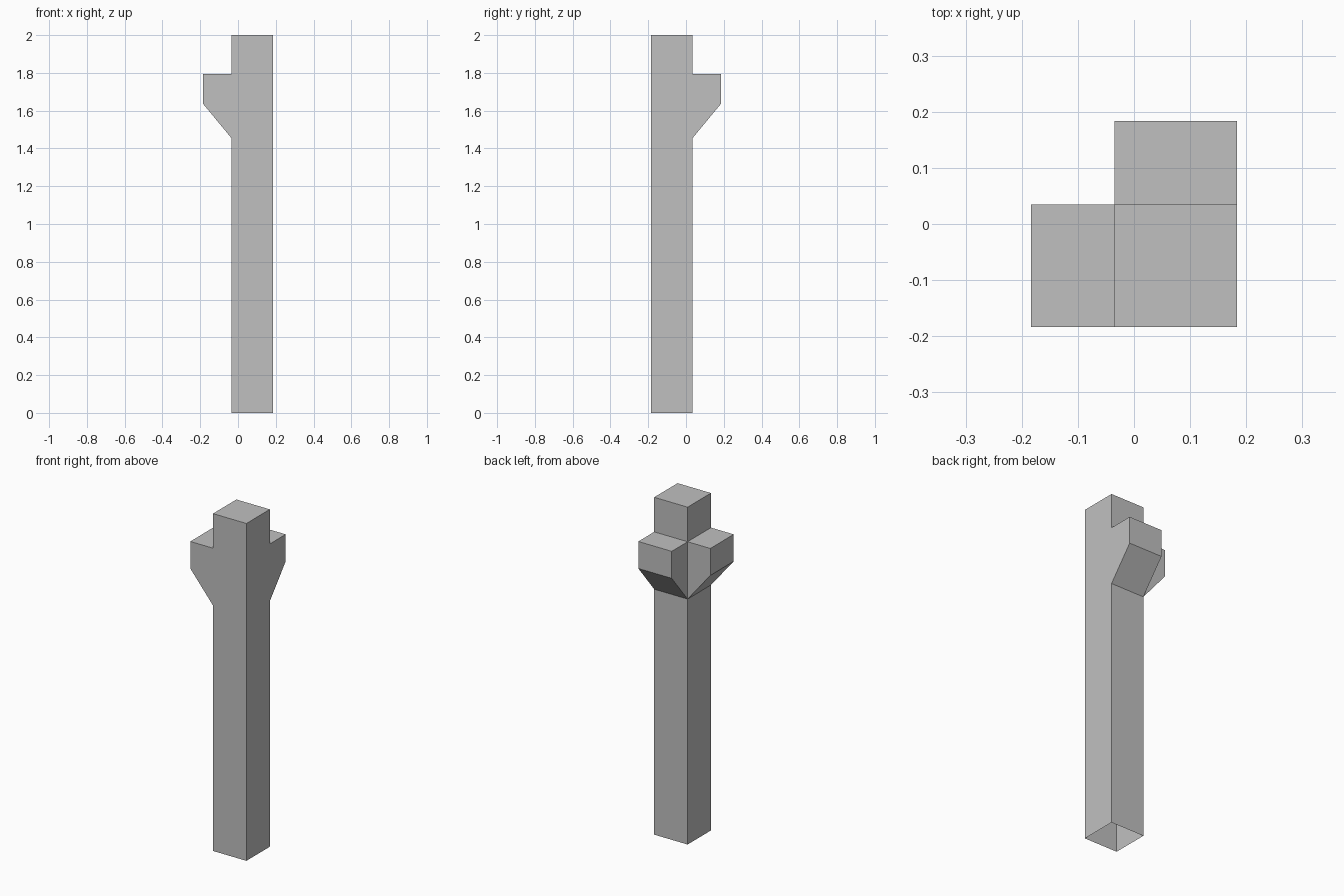
import bpy
import bmesh
from mathutils import Vector

cube = bpy.data.objects.get("Cube")
if cube:
    bpy.data.objects.remove(cube, do_unlink=True)

grey = bpy.data.materials.new("plain_grey")
grey.use_nodes = True
grey.diffuse_color = (0.53, 0.53, 0.53, 1)
grey.node_tree.nodes["Principled BSDF"].inputs["Base Color"].default_value = grey.diffuse_color

OUTER, INNER = 0.184, 0.035   # distances of the post's faces from the axes
WIDTH = OUTER + INNER


def extrude_profile(name, points, direction, open_normal):
    """Extrude a planar profile and leave the side facing open_normal open."""
    bm = bmesh.new()
    face = bm.faces.new([bm.verts.new(p) for p in points])
    result = bmesh.ops.extrude_face_region(bm, geom=[face], use_keep_orig=True)
    verts = [v for v in result["geom"] if isinstance(v, bmesh.types.BMVert)]
    bmesh.ops.translate(bm, verts=verts, vec=direction)
    bmesh.ops.recalc_face_normals(bm, faces=bm.faces)
    bm.normal_update()
    hidden = [f for f in bm.faces if f.normal.dot(Vector(open_normal)) > 0.99]
    bmesh.ops.delete(bm, geom=hidden, context="FACES")
    mesh = bpy.data.meshes.new(name)
    bm.to_mesh(mesh)
    bm.free()
    mesh.materials.append(grey)
    obj = bpy.data.objects.new(name, mesh)
    bpy.context.collection.objects.link(obj)


# Square post, hollow at the foot
square = [(-INNER, -OUTER, 0), (OUTER, -OUTER, 0), (OUTER, INNER, 0), (-INNER, INNER, 0)]
extrude_profile("post", square, (0, 0, 2), (0, 0, -1))

# Two sloped brackets, on the right and back faces of the post
bracket = [(INNER, 1.455), (OUTER, 1.635), (OUTER, 1.795), (INNER, 1.795)]
extrude_profile("right_bracket", [(-d, -OUTER, z) for d, z in bracket],
                (0, WIDTH, 0), (1, 0, 0))
extrude_profile("back_bracket", [(-INNER, d, z) for d, z in bracket],
                (WIDTH, 0, 0), (0, -1, 0))
